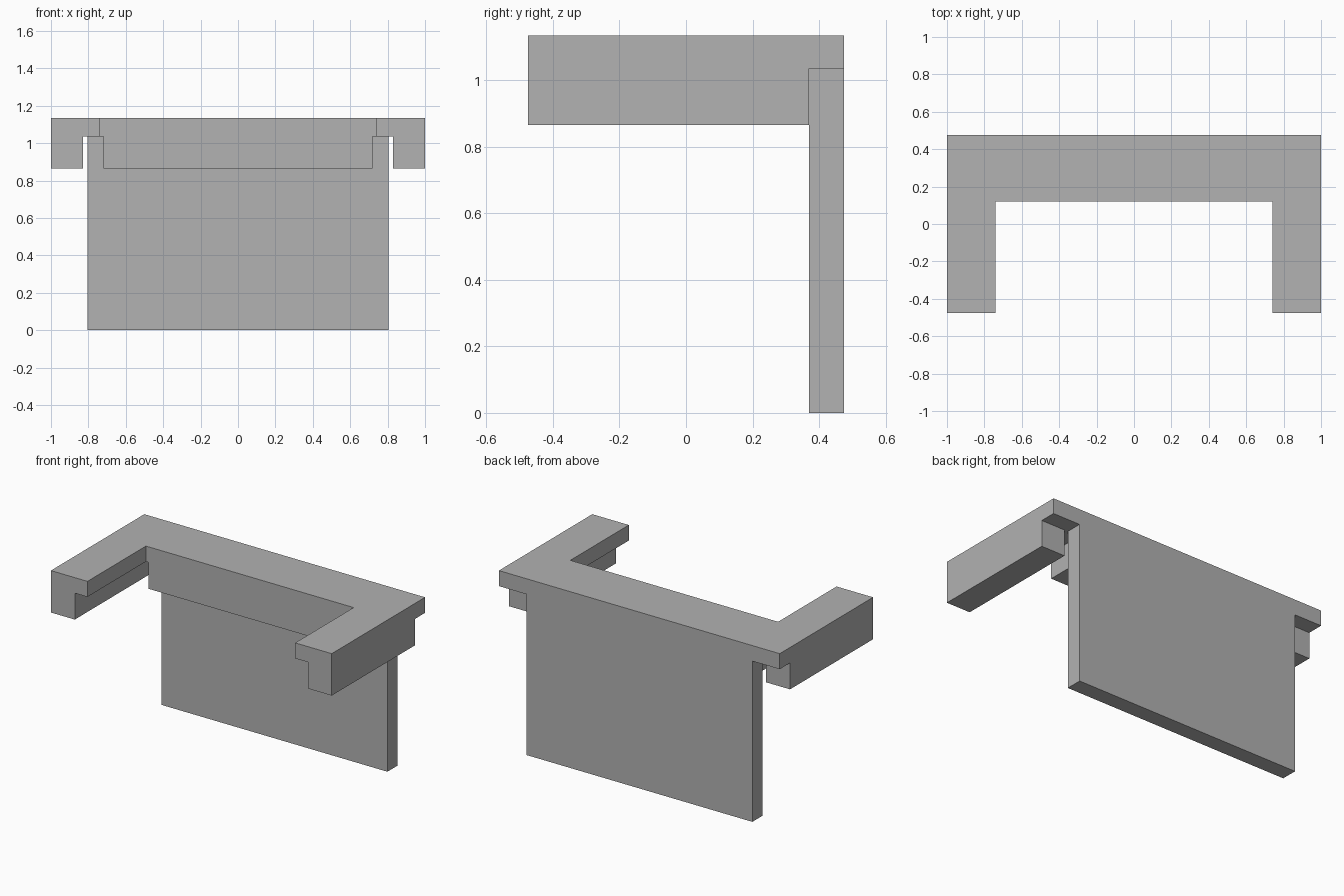
import bpy
import bmesh

cube = bpy.data.objects.get("Cube")
if cube:
    bpy.data.objects.remove(cube, do_unlink=True)

grey = bpy.data.materials.new("plain_grey")
grey.use_nodes = True
colour = (0.445, 0.445, 0.445, 1)
grey.diffuse_color = colour
grey.node_tree.nodes["Principled BSDF"].inputs["Base Color"].default_value = colour

# Shared heights and depths
HALF_DEPTH = 0.475
PANEL_FRONT = 0.37
RAIL_BOTTOM, SLAB_BOTTOM, SLAB_TOP = 0.865, 1.035, 1.135


def prism(name, outline, bottom, top):
    """Extrude a flat outline upwards into a solid part."""
    bm = bmesh.new()
    base = bm.faces.new([bm.verts.new((x, y, bottom)) for x, y in outline])
    grown = bmesh.ops.extrude_face_region(bm, geom=[base], use_keep_orig=True)
    verts = [v for v in grown["geom"] if isinstance(v, bmesh.types.BMVert)]
    bmesh.ops.translate(bm, verts=verts, vec=(0, 0, top - bottom))
    bmesh.ops.recalc_face_normals(bm, faces=bm.faces)
    mesh = bpy.data.meshes.new(name)
    bm.to_mesh(mesh)
    bm.free()
    mesh.materials.append(grey)
    obj = bpy.data.objects.new(name, mesh)
    bpy.context.collection.objects.link(obj)
    return obj


def box(name, x0, x1, y0, y1, bottom, top):
    return prism(name, [(x0, y0), (x1, y0), (x1, y1), (x0, y1)], bottom, top)


# U-shaped top slab, open towards the front
half = [(0.74, 0.12), (0.74, -HALF_DEPTH), (1, -HALF_DEPTH), (1, HALF_DEPTH)]
prism("top_slab", half + [(-x, y) for x, y in reversed(half)], SLAB_BOTTOM, SLAB_TOP)

# Upright back panel
box("back_panel", -0.805, 0.805, PANEL_FRONT, HALF_DEPTH, 0, SLAB_BOTTOM)

# Cross rail under the slab, in front of the panel
box("cross_rail", -0.72, 0.72, 0.12, PANEL_FRONT, RAIL_BOTTOM, SLAB_BOTTOM)

# Rails under the outer edges of both arms
for side, x0, x1 in (("left", 0.83, 1), ("right", -1, -0.83)):
    box(side + "_arm_rail", x0, x1, -HALF_DEPTH, PANEL_FRONT, RAIL_BOTTOM, SLAB_BOTTOM)
